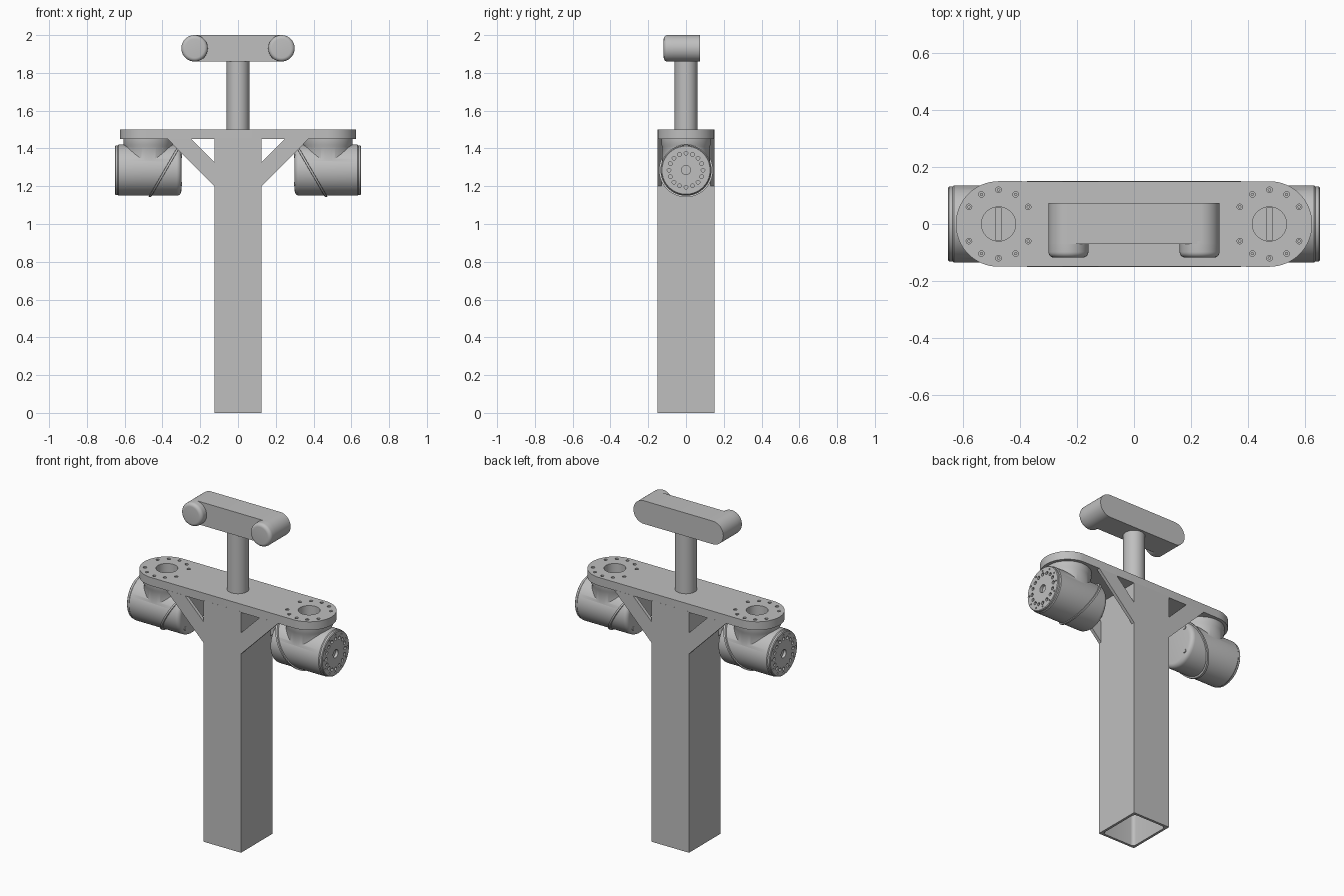
import bpy, bmesh
from math import cos, sin, pi, radians
from mathutils import Matrix, Vector

cube = bpy.data.objects.get("Cube")
if cube:
    bpy.data.objects.remove(cube, do_unlink=True)

GREY = (0.52, 0.52, 0.52, 1.0)
metal = bpy.data.materials.new("plain grey metal")
metal.use_nodes = True
metal.diffuse_color = GREY
metal.node_tree.nodes["Principled BSDF"].inputs["Base Color"].default_value = GREY

# Axis frames: local z points along the named world axis
ALONG_X = Matrix.Rotation(pi / 2, 4, 'Y')
ALONG_FRONT = Matrix.Rotation(pi / 2, 4, 'X')


def finish(bm, name):
    """Turn a bmesh into an object with the shared material."""
    bmesh.ops.recalc_face_normals(bm, faces=bm.faces)
    mesh = bpy.data.meshes.new(name)
    bm.to_mesh(mesh)
    bm.free()
    mesh.materials.append(metal)
    obj = bpy.data.objects.new(name, mesh)
    bpy.context.scene.collection.objects.link(obj)
    smooth(obj)
    return obj


def smooth(obj):
    obj.data.shade_smooth()
    obj.data.set_sharp_from_angle(angle=radians(30))


def prism(name, points, low, high, frame=Matrix()):
    """Extrude a flat outline between two heights."""
    bm = bmesh.new()
    rings = [[bm.verts.new(frame @ Vector((x, y, h))) for x, y in points] for h in (low, high)]
    count = len(points)
    for ring in rings:
        bm.faces.new(ring)
    for i in range(count):
        j = (i + 1) % count
        bm.faces.new((rings[0][i], rings[0][j], rings[1][j], rings[1][i]))
    return finish(bm, name)


def add_lathe(bm, profile, frame, sides):
    """Add a closed turned solid from (radius, height) pairs."""
    rings = []
    for r, h in profile:
        rings.append([bm.verts.new(frame @ Vector((r * cos(2 * pi * i / sides), r * sin(2 * pi * i / sides), h)))
                      for i in range(sides)])
    bm.faces.new(rings[0])
    bm.faces.new(rings[-1])
    for a, b in zip(rings, rings[1:]):
        for i in range(sides):
            j = (i + 1) % sides
            bm.faces.new((a[i], a[j], b[j], b[i]))


def lathe(name, profile, frame=Matrix(), sides=64):
    bm = bmesh.new()
    add_lathe(bm, profile, frame, sides)
    return finish(bm, name)


def pegs(name, centres, radius, low, high, frame=Matrix(), sides=12):
    """Many small parallel cylinders as one object."""
    bm = bmesh.new()
    for x, y in centres:
        add_lathe(bm, [(radius, low), (radius, high)], frame @ Matrix.Translation((x, y, 0)), sides)
    return finish(bm, name)


def ring_points(radius, count, skip=(), centre=(0, 0)):
    return [(centre[0] + radius * cos(2 * pi * i / count), centre[1] + radius * sin(2 * pi * i / count))
            for i in range(count) if i not in skip]


def rounded(half_w, half_d, r, steps=16):
    """Rounded rectangle outline."""
    points = []
    for k, (sx, sy) in enumerate([(1, 1), (-1, 1), (-1, -1), (1, -1)]):
        for i in range(steps + 1):
            if i == steps and half_d == r and k in (0, 2):
                continue
            a = (k + i / steps) * pi / 2
            points.append((sx * (half_w - r) + r * cos(a), sy * (half_d - r) + r * sin(a)))
    # Full-round ends share their middle point
    if half_d == r:
        points = [p for i, p in enumerate(points)
                  if (Vector(p) - Vector(points[i - 1])).length > 1e-5]
    return points


def combine(obj, other, operation='DIFFERENCE'):
    """Apply a boolean and discard the second object."""
    mod = obj.modifiers.new("boolean", 'BOOLEAN')
    mod.operation, mod.object, mod.solver = operation, other, 'EXACT'
    graph = bpy.context.evaluated_depsgraph_get()
    graph.update()
    mesh = bpy.data.meshes.new_from_object(obj.evaluated_get(graph))
    obj.modifiers.clear()
    obj.data = mesh
    bpy.data.objects.remove(other, do_unlink=True)
    smooth(obj)


def mirror(obj, name):
    """Mirrored copy on the other side of x = 0."""
    copy = obj.copy()
    copy.data = obj.data.copy()
    copy.data.transform(Matrix.Scale(-1, 4, (1, 0, 0)))
    copy.data.flip_normals()
    copy.name = name
    bpy.context.scene.collection.objects.link(copy)


# Hollow square post, open underneath
post = prism("post", [(-.125, -.15), (.125, -.15), (.125, .15), (-.125, .15)], 0, 1.455)
combine(post, prism("post_cutter", rounded(.11, .135, .02, 6), -.1, 1.44))

# Shoulder plate with central bores and bolt holes
ARM_X = .475
plate = prism("shoulder_plate", rounded(.625, .15, .15), 1.45, 1.5)
bolts = [p for s in (-1, 1) for p in ring_points(.12, 12, (0, 6), (s * ARM_X, 0))]
combine(plate, pegs("bore_cutter", [(-ARM_X, 0), (ARM_X, 0)], .06, 1.4, 1.6, sides=48))
combine(plate, pegs("bolt_cutter", bolts, .01, 1.48, 1.6))
pegs("plate_screws", bolts, .006, 1.475, 1.493, sides=6)

# Diagonal braces, front and back on each side
for face, y in (("front", .14), ("back", -.14)):
    for side, s in (("left", 1), ("right", -1)):
        outline = [(s * .12, 1.2), (s * .125, 1.2), (s * .375, 1.452), (s * .25, 1.452), (s * .12, 1.322)]
        prism(f"{face}_{side}_brace", outline, y - .01, y + .01, ALONG_FRONT)

# Neck and head
lathe("neck", [(.06, 1.49), (.06, 1.88)])
prism("head", rounded(.3, .07, .07), -.073, .07, Matrix.Translation((0, 0, 1.93)) @ ALONG_FRONT)
for side, s in (("left", 1), ("right", -1)):
    profile = [(.07, .06)] + [(.05 + .02 * cos(a * pi / 12), .098 + .02 * sin(a * pi / 12)) for a in range(7)]
    lathe(f"{side}_eye", profile, Matrix.Translation((s * .23, 0, 1.93)) @ ALONG_FRONT)

# Shoulder motor: horizontal housing joined to a vertical collar
JOINT_Z = 1.285
axle = Matrix.Translation((0, 0, JOINT_Z)) @ ALONG_X
inner_edge = [(.11 + .025 * sin(a * pi / 10), .325 - .025 * cos(a * pi / 10)) for a in range(6)]
housing = lathe("left_motor", inner_edge + [(.135, .632), (.131, .637), (.131, .648), (.127, .652)], axle, 96)
collar = lathe("collar", [(.126, JOINT_Z), (.126, 1.41), (.131, 1.42), (.131, 1.455)],
               Matrix.Translation((ARM_X, 0, 0)), 96)
combine(housing, collar, 'UNION')
combine(housing, pegs("socket_cutter", [(ARM_X, 0)], .06, 1.27, 1.6, sides=48))
# Output face: ring of holes, fine pin holes and a centre recess
combine(housing, pegs("face_cutter", ring_points(.09, 16), .01, .64, .7, axle))
combine(housing, pegs("pin_cutter", ring_points(.113, 12), .005, .645, .7, axle, 8))
combine(housing, pegs("centre_cutter", [(0, 0)], .024, .635, .7, axle, 24))
mirror(housing, "right_motor")

# Slanted seam band around the housing
bm = bmesh.new()
add_lathe(bm, [(.13, -.008), (.143, -.006), (.143, .006), (.13, .008)], axle, 96)
for v in bm.verts:
    v.co.x += .385 - .58 * (v.co.z - JOINT_Z)
mirror(finish(bm, "left_seam_band"), "right_seam_band")

# Screws on the inner cap
cap = pegs("left_cap_screws", ring_points(.105, 4, (), (0, 0)), .011, .296, .31,
           axle @ Matrix.Rotation(pi / 4, 4, 'Z'))
mirror(cap, "right_cap_screws")

# Stepped ring and crossbar inside each socket
bm = bmesh.new()
add_lathe(bm, [(.061, 1.4), (.061, 1.42), (.04, 1.4)], Matrix.Translation((ARM_X, 0, 0)), 12)
ring = finish(bm, "left_socket_ring")
combine(ring, pegs("ring_cutter", [(ARM_X, 0)], .036, 1.3, 1.5, sides=24))
mirror(ring, "right_socket_ring")
bar = prism("left_socket_bar", [(ARM_X - .01, -.058), (ARM_X + .01, -.058), (ARM_X + .01, .058), (ARM_X - .01, .058)],
            1.34, 1.37)
mirror(bar, "right_socket_bar")
